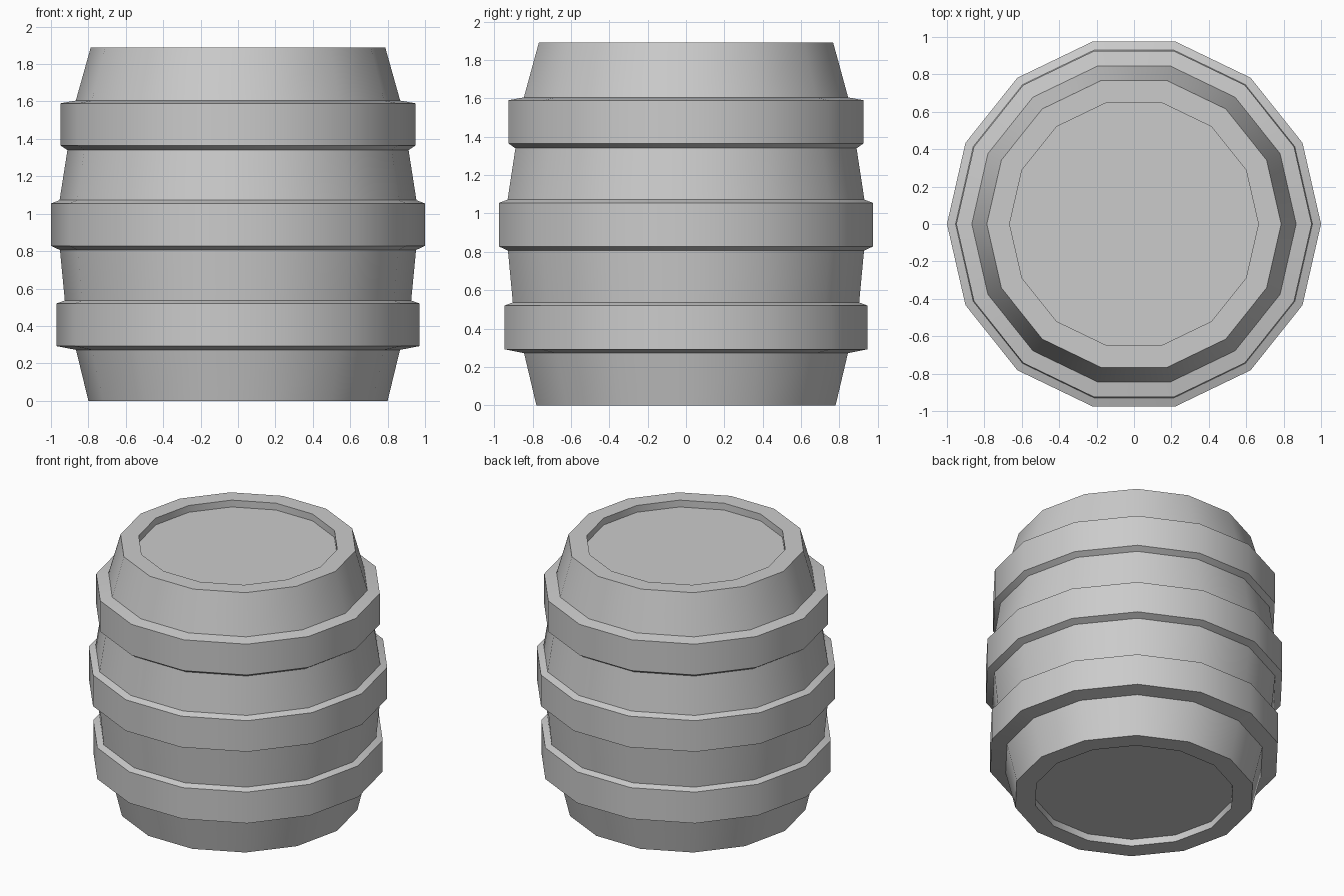
import bpy, bmesh, math

if "Cube" in bpy.data.objects:
    bpy.data.objects.remove(bpy.data.objects["Cube"])

SIDES = 14
RECESS_R, RECESS_DEPTH, HEIGHT = 0.665, 0.05, 1.89

# Hoops: (radius, body radius below, z edges going up, body radius above)
HOOPS = [
    (0.97, 0.866, (0.272, 0.292, 0.52, 0.536), 0.926),
    (1.00, 0.952, (0.806, 0.828, 1.055, 1.072), 0.954),
    (0.95, 0.912, (1.34, 1.365, 1.59, 1.605), 0.867),
]


def lathe(name, profile):
    """Spin an (r, z) profile round z, capping both ends with n-gons."""
    bm = bmesh.new()
    rings = []
    for r, z in profile:
        rings.append([bm.verts.new((r * math.cos(2 * math.pi * i / SIDES),
                                    r * math.sin(2 * math.pi * i / SIDES), z))
                      for i in range(SIDES)])
    for a, b in zip(rings, rings[1:]):
        for i in range(SIDES):
            j = (i + 1) % SIDES
            bm.faces.new((a[i], a[j], b[j], b[i]))
    bm.faces.new(rings[0][::-1])
    bm.faces.new(rings[-1])
    bmesh.ops.recalc_face_normals(bm, faces=bm.faces[:])
    mesh = bpy.data.meshes.new(name)
    bm.to_mesh(mesh)
    bm.free()
    obj = bpy.data.objects.new(name, mesh)
    bpy.context.collection.objects.link(obj)
    return obj


# Recessed base and lower rim
profile = [(RECESS_R, RECESS_DEPTH), (RECESS_R, 0), (0.80, 0)]
# Bulging side with three raised, chamfered hoops
for radius, below, (z0, z1, z2, z3), above in HOOPS:
    profile += [(below, z0), (radius, z1), (radius, z2), (above, z3)]
# Upper rim and recessed lid
profile += [(0.787, HEIGHT), (RECESS_R, HEIGHT), (RECESS_R, HEIGHT - RECESS_DEPTH)]

barrel = lathe("barrel", profile)
bpy.context.view_layer.objects.active = barrel
barrel.select_set(True)
bpy.ops.object.shade_smooth_by_angle(angle=math.radians(30))
